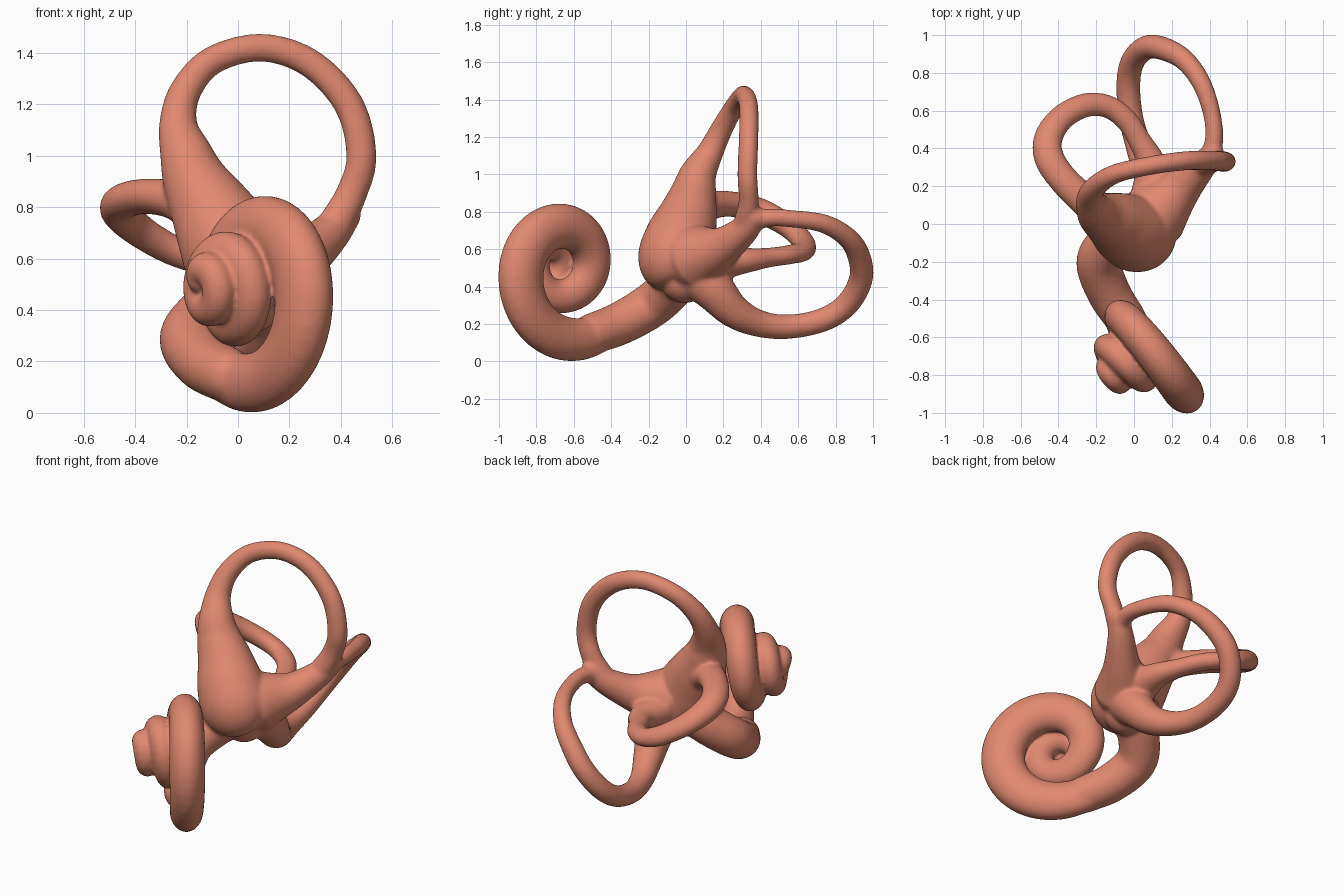
import bpy, bmesh
from math import sin, cos, pi, radians
from mathutils import Vector

bm = bmesh.new()


def spline(points, steps=10):
    """Catmull-Rom curve through 4D points."""
    p = [Vector(q) for q in points]
    p = [p[0] * 2 - p[1]] + p + [p[-1] * 2 - p[-2]]
    out = []
    for i in range(1, len(p) - 2):
        a, b, c, d = p[i - 1:i + 3]
        for k in range(steps):
            t = k / steps
            out.append(0.5 * (2 * b + (c - a) * t + (2 * a - 5 * b + 4 * c - d) * t * t
                              + (3 * b - a - 3 * c + d) * t ** 3))
    return out + [p[-2]]


def tube(path, axis, flat=(1.0, 1.0), sides=28):
    """Sweep an ellipse along (x, y, z, radius) points; flat squashes it along axis, start to end."""
    pos = [q.to_3d() for q in path]
    axis = Vector(axis).normalized()
    n = len(pos)
    tangent = [(pos[min(i + 1, n - 1)] - pos[max(i - 1, 0)]).normalized() for i in range(n)]
    rings = [(pos[i], tangent[i], path[i][3]) for i in range(n)]
    # rounded ends
    caps = [(sin(a), cos(a)) for a in (radians(d) for d in (20, 40, 60, 75, 86))]
    head = [(pos[0] - tangent[0] * path[0][3] * s, tangent[0], path[0][3] * c) for s, c in reversed(caps)]
    tail = [(pos[-1] + tangent[-1] * path[-1][3] * s, tangent[-1], path[-1][3] * c) for s, c in caps]
    stations = head + rings + tail
    loops = []
    for i, (c, t, r) in enumerate(stations):
        f = flat[0] + (flat[1] - flat[0]) * i / len(stations)
        u = (axis - t * axis.dot(t)).normalized()
        v = t.cross(u)
        loops.append([bm.verts.new(c + u * (r * f * cos(2 * pi * k / sides))
                                   + v * (r * sin(2 * pi * k / sides))) for k in range(sides)])
    for a, b in zip(loops, loops[1:]):
        for k in range(sides):
            j = (k + 1) % sides
            bm.faces.new((a[k], a[j], b[j], b[k]))
    bm.faces.new(loops[0][::-1])
    bm.faces.new(loops[-1])


# upright front canal, flaring down into the vestibule
tube(spline([(0.05, -0.01, 0.44, 0.13), (0.03, -0.05, 0.53, 0.205), (-0.03, -0.03, 0.65, 0.2),
             (-0.10, 0.01, 0.78, 0.165), (-0.165, 0.04, 0.90, 0.13), (-0.2, 0.065, 1.0, 0.105),
             (-0.232, 0.13, 1.12, 0.076), (-0.205, 0.195, 1.25, 0.063), (-0.1, 0.265, 1.37, 0.056),
             (0.09, 0.31, 1.42, 0.055), (0.28, 0.335, 1.36, 0.057), (0.43, 0.335, 1.2, 0.059),
             (0.48, 0.328, 1.0, 0.06), (0.44, 0.335, 0.85, 0.062), (0.37, 0.31, 0.72, 0.07)]),
     (-0.3, 1, 0), (1, 0.85))

# shared stem into the vestibule
tube(spline([(0.42, 0.37, 0.77, 0.06), (0.36, 0.31, 0.7, 0.078), (0.25, 0.19, 0.61, 0.11),
             (0.12, 0.06, 0.56, 0.18)]), (0, 0, 1))

# rear canal
tube(spline([(0.36, 0.3, 0.71, 0.06), (0.42, 0.42, 0.765, 0.05), (0.415, 0.57, 0.762, 0.047),
             (0.36, 0.74, 0.735, 0.051), (0.27, 0.865, 0.66, 0.056), (0.165, 0.925, 0.56, 0.062),
             (0.07, 0.935, 0.44, 0.064), (-0.005, 0.865, 0.31, 0.064), (-0.03, 0.74, 0.225, 0.064),
             (-0.015, 0.56, 0.186, 0.065), (0.03, 0.4, 0.2, 0.072), (0.085, 0.26, 0.265, 0.09),
             (0.11, 0.15, 0.38, 0.115), (0.08, 0.05, 0.49, 0.15)]), (0.8, 0.14, -0.6))

# side canal
tube(spline([(-0.12, 0.03, 0.76, 0.12), (-0.24, 0.11, 0.825, 0.09), (-0.36, 0.22, 0.842, 0.08),
             (-0.445, 0.34, 0.822, 0.08), (-0.455, 0.45, 0.78, 0.077), (-0.385, 0.56, 0.71, 0.07),
             (-0.26, 0.628, 0.635, 0.066), (-0.14, 0.622, 0.59, 0.062), (-0.04, 0.55, 0.57, 0.06),
             (0.03, 0.44, 0.555, 0.062), (0.09, 0.32, 0.54, 0.08), (0.1, 0.16, 0.53, 0.12)]),
     (-0.2, 0.4, 1), (0.86, 0.86))

# neck from the vestibule to the coil
tube(spline([(0.0, -0.03, 0.48, 0.13), (-0.11, -0.09, 0.385, 0.122), (-0.185, -0.2, 0.29, 0.12),
             (-0.135, -0.36, 0.2, 0.115), (-0.04, -0.51, 0.145, 0.108)]), (0, 0, 1))

# coil: (angle, coil radius, height along the axis, tube radius)
core, out, axis = Vector((0.075, -0.64, 0.495)), Vector((0.6, -0.8, 0)), Vector((-0.8, -0.6, 0))
coil = []
for ang, rad, h, r in spline([(-40, 0.415, 0, 0.1), (0, 0.375, 0, 0.118), (90, 0.3, 0, 0.13),
                              (180, 0.225, 0, 0.12), (270, 0.19, 0.03, 0.105), (360, 0.145, 0.09, 0.09),
                              (450, 0.118, 0.125, 0.086), (540, 0.13, 0.155, 0.082), (630, 0.115, 0.185, 0.076),
                              (720, 0.09, 0.22, 0.068), (810, 0.065, 0.24, 0.066),
                              (900, 0.065, 0.25, 0.066), (960, 0.05, 0.245, 0.055)], 12):
    a = radians(ang)
    p = core + out * (rad * sin(a)) + Vector((0, 0, -rad * cos(a))) + axis * h
    coil.append(Vector((*p, r)))
tube(coil, axis, (0.76, 1.0))

bmesh.ops.recalc_face_normals(bm, faces=bm.faces)
mesh = bpy.data.meshes.new("inner_ear")
bm.to_mesh(mesh)
bm.free()
ear = bpy.data.objects.new("inner_ear", mesh)
bpy.context.collection.objects.link(ear)

# fuse everything into one soft skin
remesh = ear.modifiers.new("fuse", 'REMESH')
remesh.mode = 'VOXEL'
remesh.voxel_size = 0.01
remesh.use_smooth_shade = True
soft = ear.modifiers.new("soften", 'SMOOTH')
soft.factor = 0.5
soft.iterations = 14

mat = bpy.data.materials.new("coral")
mat.diffuse_color = (0.75, 0.25, 0.16, 1)
mesh.materials.append(mat)
